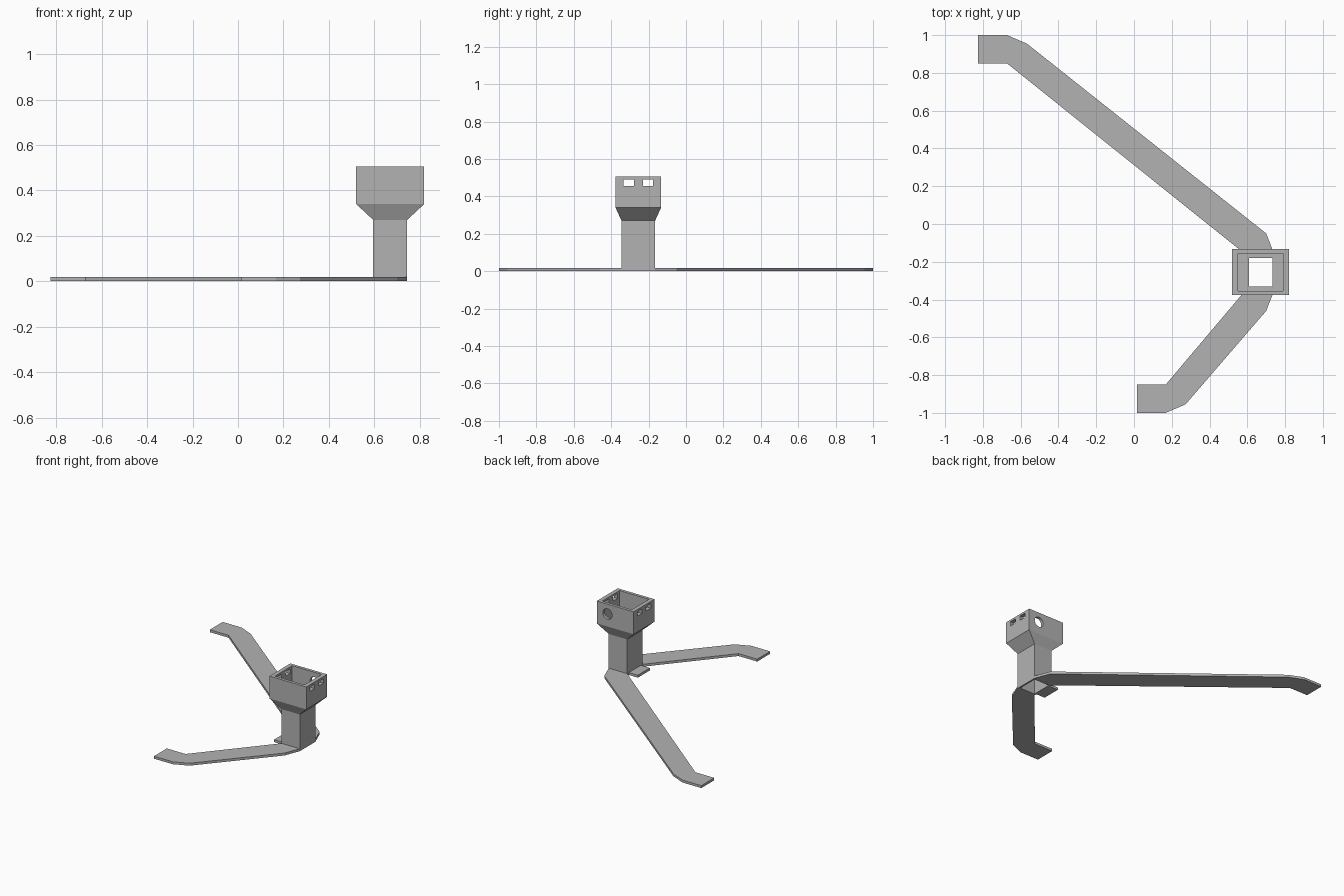
import bpy, bmesh
from mathutils import Matrix

if "Cube" in bpy.data.objects:
    bpy.data.objects.remove(bpy.data.objects["Cube"], do_unlink=True)

grey = bpy.data.materials.new("plain grey")
grey.use_nodes = True
grey.diffuse_color = (0.45, 0.45, 0.45, 1)
grey.node_tree.nodes["Principled BSDF"].inputs["Base Color"].default_value = grey.diffuse_color

CX, CY = 0.67, -0.255     # post centre
THICK = 0.018             # foot plate thickness


def finish(name, bm):
    bmesh.ops.recalc_face_normals(bm, faces=bm.faces)
    mesh = bpy.data.meshes.new(name)
    bm.to_mesh(mesh)
    bm.free()
    mesh.materials.append(grey)
    obj = bpy.data.objects.new(name, mesh)
    bpy.context.collection.objects.link(obj)
    return obj


def plate(name, outline):
    bm = bmesh.new()
    face = bm.faces.new([bm.verts.new((x, y, 0)) for x, y in outline])
    new = bmesh.ops.extrude_face_region(bm, geom=[face])["geom"]
    verts = [v for v in new if isinstance(v, bmesh.types.BMVert)]
    bmesh.ops.translate(bm, verts=verts, vec=(0, 0, THICK))
    return finish(name, bm)


def arm(name, inner_y, outer_y, tip_x, side):
    """Bent strap from the post (root) to a square tip; side is +1 back, -1 front."""
    root = CY + side * 0.09
    bend = tip_x + 0.153
    return plate(name, [
        (tip_x, outer_y), (bend, outer_y), (bend + 0.105, outer_y - side * 0.045),
        (0.70, root + side * 0.115), (0.745, root), (0.595, root),
        (bend, inner_y), (tip_x, inner_y)])


# Post and open-topped box: rectangular rings (half x, half y, z) from outside to inside
rings = [(0.075, 0.09, 0), (0.075, 0.09, 0.27), (0.15, 0.122, 0.34), (0.15, 0.122, 0.505),
         (0.12, 0.1, 0.505), (0.12, 0.1, 0.34), (0.0625, 0.076, 0.34), (0.0625, 0.076, 0)]
bm = bmesh.new()
loops = [[bm.verts.new((CX + sx * hx, CY + sy * hy, z))
          for sx, sy in ((-1, -1), (1, -1), (1, 1), (-1, 1))] for hx, hy, z in rings]
for a, b in zip(loops, loops[1:] + loops[:1]):
    for i in range(4):
        j = (i + 1) % 4
        bm.faces.new((a[i], a[j], b[j], b[i]))
housing = finish("post_and_box", bm)

# Cutter: paired side windows and a round hole in the back wall
bm = bmesh.new()
for side in (-1, 1):
    bmesh.ops.create_cube(bm, size=1, matrix=Matrix.Translation((CX, CY + side * 0.051, 0.473))
                          @ Matrix.Diagonal((0.5, 0.054, 0.034, 1)))
bmesh.ops.create_cone(bm, cap_ends=True, segments=32, radius1=0.038, radius2=0.038, depth=0.1,
                      matrix=Matrix.Translation((0.733, CY + 0.11, 0.432))
                      @ Matrix.Rotation(1.5708, 4, 'X'))
cutter = finish("opening_cutter", bm)
cutter.hide_render = True
cutter.hide_set(True)
cut = housing.modifiers.new("openings", 'BOOLEAN')
cut.operation = 'DIFFERENCE'
cut.solver = 'EXACT'
cut.object = cutter

# Foot straps and small side tab
arm("long_back_arm", 0.85, 1.0, -0.825, 1)
arm("short_front_arm", -0.85, -1.0, 0.015, -1)
plate("side_tab", [(0.522, CY - 0.07), (0.595, CY - 0.07), (0.595, CY + 0.07), (0.522, CY + 0.07)])
